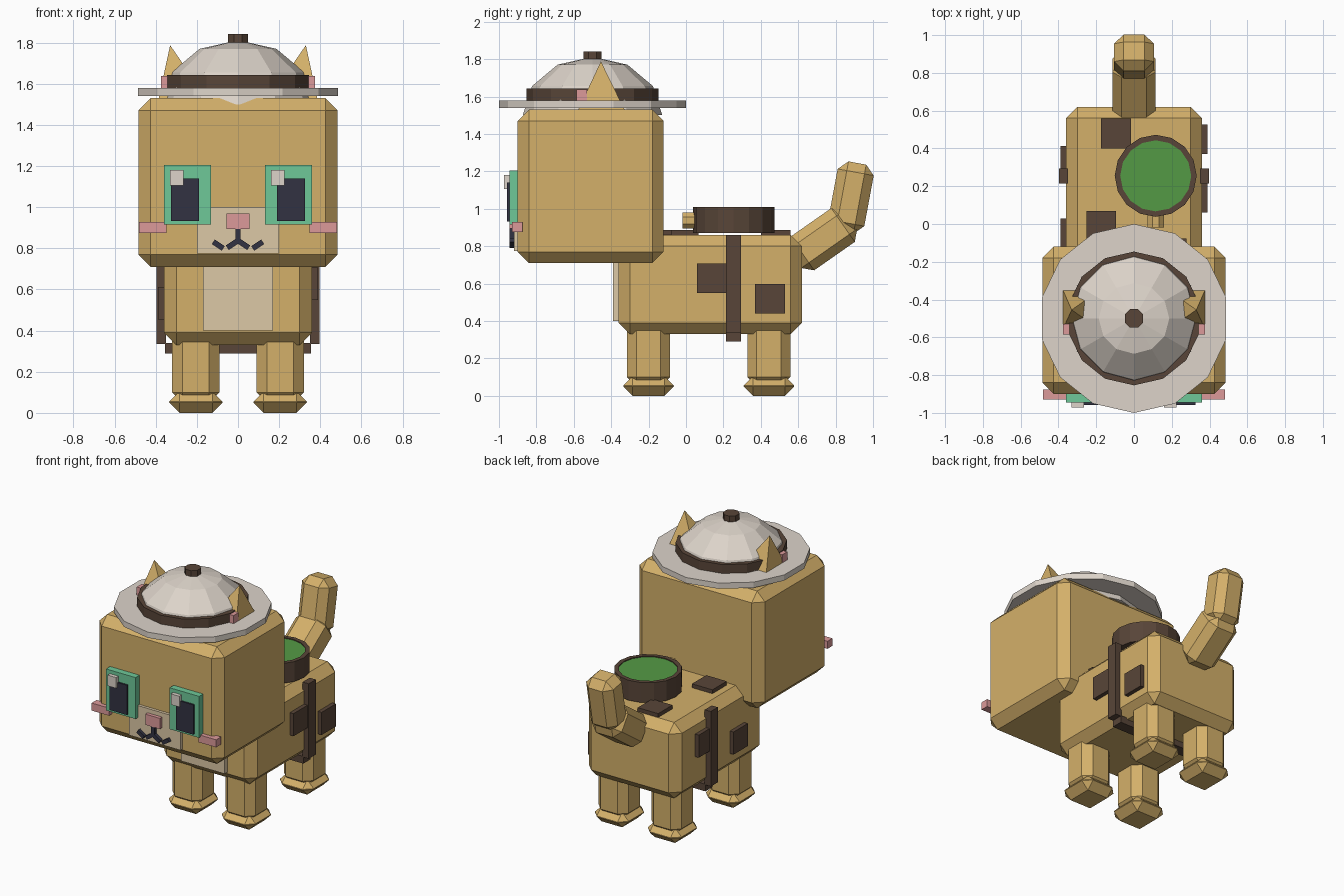
import bpy, bmesh, math
from mathutils import Vector, Matrix

if "Cube" in bpy.data.objects:
    bpy.data.objects.remove(bpy.data.objects["Cube"])


def material(name, hex_code):
    m = bpy.data.materials.new(name)
    srgb = [int(hex_code[i:i + 2], 16) / 255 for i in (0, 2, 4)]
    lin = [c / 12.92 if c <= 0.04045 else ((c + 0.055) / 1.055) ** 2.4 for c in srgb]
    m.diffuse_color = (*lin, 1)
    m.use_nodes = True
    m.node_tree.nodes["Principled BSDF"].inputs["Base Color"].default_value = m.diffuse_color
    return m


TAN = material("tan fur", "D4B06A")
CREAM = material("cream fur", "DCC8A6")
BROWN = material("dark brown", "584538")
WHITE = material("off white", "DDD4CA")
PINK = material("pink", "DC9A9A")
MINT = material("mint green", "6EC898")
INK = material("dark ink", "323242")
GREEN = material("leaf green", "549A45")


def finish(name, bm, *mats):
    bmesh.ops.recalc_face_normals(bm, faces=bm.faces)
    me = bpy.data.meshes.new(name)
    bm.to_mesh(me)
    bm.free()
    for m in mats:
        me.materials.append(m)
    ob = bpy.data.objects.new(name, me)
    bpy.context.collection.objects.link(ob)
    return ob


def block(name, mat, x, y, z, bevel=0.0, turn=None):
    """Box from (min, max) ranges, optionally chamfered and turned about its centre."""
    bm = bmesh.new()
    bmesh.ops.create_cube(bm, size=1)
    bmesh.ops.scale(bm, vec=[r[1] - r[0] for r in (x, y, z)], verts=bm.verts)
    if bevel:
        bmesh.ops.bevel(bm, geom=bm.edges[:], offset=bevel, segments=1,
                        profile=0.5, affect='EDGES')
    if turn:
        bmesh.ops.transform(bm, matrix=turn, verts=bm.verts)
    bmesh.ops.translate(bm, vec=[sum(r) / 2 for r in (x, y, z)], verts=bm.verts)
    return finish(name, bm, mat)


def lathe(name, mats, centre, profile, sides, half_step=False, top_mat=0):
    """Revolve (radius, z) points about z, closing both ends with flat caps."""
    bm = bmesh.new()
    rings = []
    for r, z in profile:
        ring = []
        for i in range(sides):
            a = math.pi / 2 + (i + 0.5 * half_step) * math.tau / sides
            ring.append(bm.verts.new((centre[0] + r * math.cos(a),
                                      centre[1] + r * math.sin(a), z)))
        rings.append(ring)
    for a, b in zip(rings, rings[1:]):
        for i in range(sides):
            j = (i + 1) % sides
            bm.faces.new((a[i], a[j], b[j], b[i]))
    bm.faces.new(rings[0])
    bm.faces.new(rings[-1]).material_index = top_mat
    return finish(name, bm, *mats)


# Head, body and chest
block("head", TAN, (-0.485, 0.485), (-0.90, -0.12), (0.71, 1.53), 0.06)
block("body", TAN, (-0.36, 0.36), (-0.36, 0.62), (0.33, 0.86), 0.06)
block("chest_patch", CREAM, (-0.17, 0.17), (-0.39, -0.33), (0.40, 0.74))

# Legs and feet
for side, sx in (("left", -1), ("right", 1)):
    for end, cy in (("front", -0.20), ("back", 0.443)):
        cx = sx * 0.205
        block(f"{end}_{side}_leg", TAN, (cx - 0.115, cx + 0.115),
              (cy - 0.115, cy + 0.115), (0.05, 0.40), 0.05)
        block(f"{end}_{side}_foot", TAN, (cx - 0.13, cx + 0.13),
              (cy - 0.135, cy + 0.135), (0.0, 0.105), 0.05)

# Tail in two tilted segments
for name, w, t, length, cy, cz, tilt in (
        ("tail_base", 0.115, 0.11, 0.365, 0.731, 0.837, 55),
        ("tail_tip", 0.105, 0.098, 0.375, 0.882, 1.06, 10.5)):
    block(name, TAN, (-w, w), (cy - t, cy + t), (cz - length / 2, cz + length / 2),
          0.05, Matrix.Rotation(-math.radians(tilt), 4, 'X'))

# Fur patches: right side, left side, back
for i, (y, z) in enumerate(((0.06, 0.55), (0.37, 0.44))):
    block(f"right_fur_patch_{i + 1}", BROWN, (0.34, 0.388), (y, y + 0.158), (z, z + 0.158))
for i, (y, z) in enumerate(((-0.13, 0.455), (0.255, 0.58))):
    block(f"left_fur_patch_{i + 1}", BROWN, (-0.388, -0.34), (y, y + 0.158), (z, z + 0.158))
for i, (x, y) in enumerate(((-0.175, 0.40), (-0.252, -0.09), (0.12, -0.235))):
    block(f"back_fur_patch_{i + 1}", BROWN, (x, x + 0.158), (y, y + 0.158), (0.84, 0.887))

# Strap round the body
for side, sx in (("left", -1), ("right", 1)):
    block(f"{side}_strap", BROWN, sorted((sx * 0.35, sx * 0.397)), (0.215, 0.293), (0.335, 0.86))
block("belly_strap", BROWN, (-0.355, 0.355), (0.215, 0.293), (0.29, 0.34))

# Canteen with a coloured, slightly sunken top and a spout
lathe("canteen", (BROWN, GREEN), (0.115, 0.255),
      ((0.217, 0.87), (0.217, 1.01), (0.188, 1.01), (0.188, 1.004)), 16, top_mat=1)
spout = lathe("canteen_spout", (TAN,), (0, 0), ((0.047, -0.05), (0.047, 0.05)), 8, True)
spout.data.transform(Matrix.Translation((0.115, 0.032, 0.937)) @ Matrix.Rotation(math.pi / 2, 4, 'X'))

# Hat: brim, band, dome, button
HAT = (0, -0.5)
lathe("hat_brim", (WHITE,), HAT, ((0.5, 1.54), (0.5, 1.58)), 14)
lathe("hat_band", (BROWN,), HAT, ((0.354, 1.575), (0.354, 1.642)), 14)
lathe("hat_dome", (WHITE,), HAT,
      [(0.372 * math.cos(math.radians(a)) + 0.001, 1.50 + 0.312 * math.sin(math.radians(a)))
       for a in (0, 30, 60, 90)], 12)
lathe("hat_button", (BROWN,), HAT, ((0.053, 1.79), (0.053, 1.842)), 8, True)

# Ears: leaning four-sided spikes, with pink inner corners
for side, sx in (("left", -1), ("right", 1)):
    bm = bmesh.new()
    base = [bm.verts.new((sx * 0.262 + dx * 0.13, -0.452 + dy * 0.138, 1.50))
            for dx, dy in ((-1, -1), (1, -1), (1, 1), (-1, 1))]
    tip = bm.verts.new((sx * 0.33, -0.455, 1.788))
    bm.faces.new(base)
    for i in range(4):
        bm.faces.new((base[i], base[(i + 1) % 4], tip))
    finish(f"{side}_ear", bm, TAN)
    block(f"{side}_inner_ear", PINK, sorted((sx * 0.335, sx * 0.375)),
          (-0.585, -0.53), (1.56, 1.637))

# Face: muzzle, nose, cheeks and eyes
block("muzzle", CREAM, (-0.2, 0.2), (-0.92, -0.88), (0.775, 1.0))
block("nose", PINK, (-0.056, 0.056), (-0.945, -0.90), (0.895, 0.97))
for side, sx in (("left", -1), ("right", 1)):
    block(f"{side}_cheek", PINK, sorted((sx * 0.347, sx * 0.482)), (-0.93, -0.875), (0.875, 0.928))
    block(f"{side}_eye", MINT, sorted((sx * 0.132, sx * 0.36)), (-0.945, -0.89), (0.915, 1.205))
    block(f"{side}_pupil", INK, sorted((sx * 0.19, sx * 0.325)), (-0.957, -0.93), (0.932, 1.14))
    hx = -0.33 if sx < 0 else 0.16
    block(f"{side}_eye_highlight", WHITE, (hx, hx + 0.066), (-0.972, -0.935), (1.105, 1.18))

# Mouth strokes
strokes = [((0, 0.90), (0, 0.825))]
for sx in (-1, 1):
    strokes += [((0, 0.838), (sx * 0.052, 0.803)), ((sx * 0.072, 0.80), (sx * 0.12, 0.832))]
for i, (a, b) in enumerate(strokes):
    a, b = Vector(a), Vector(b)
    mid, d = (a + b) / 2, b - a
    half = d.length / 2
    block(f"mouth_stroke_{i + 1}", INK, (mid.x - half, mid.x + half), (-0.943, -0.905),
          (mid.y - 0.013, mid.y + 0.013),
          turn=Matrix.Rotation(-math.atan2(d.y, d.x), 4, 'Y'))
